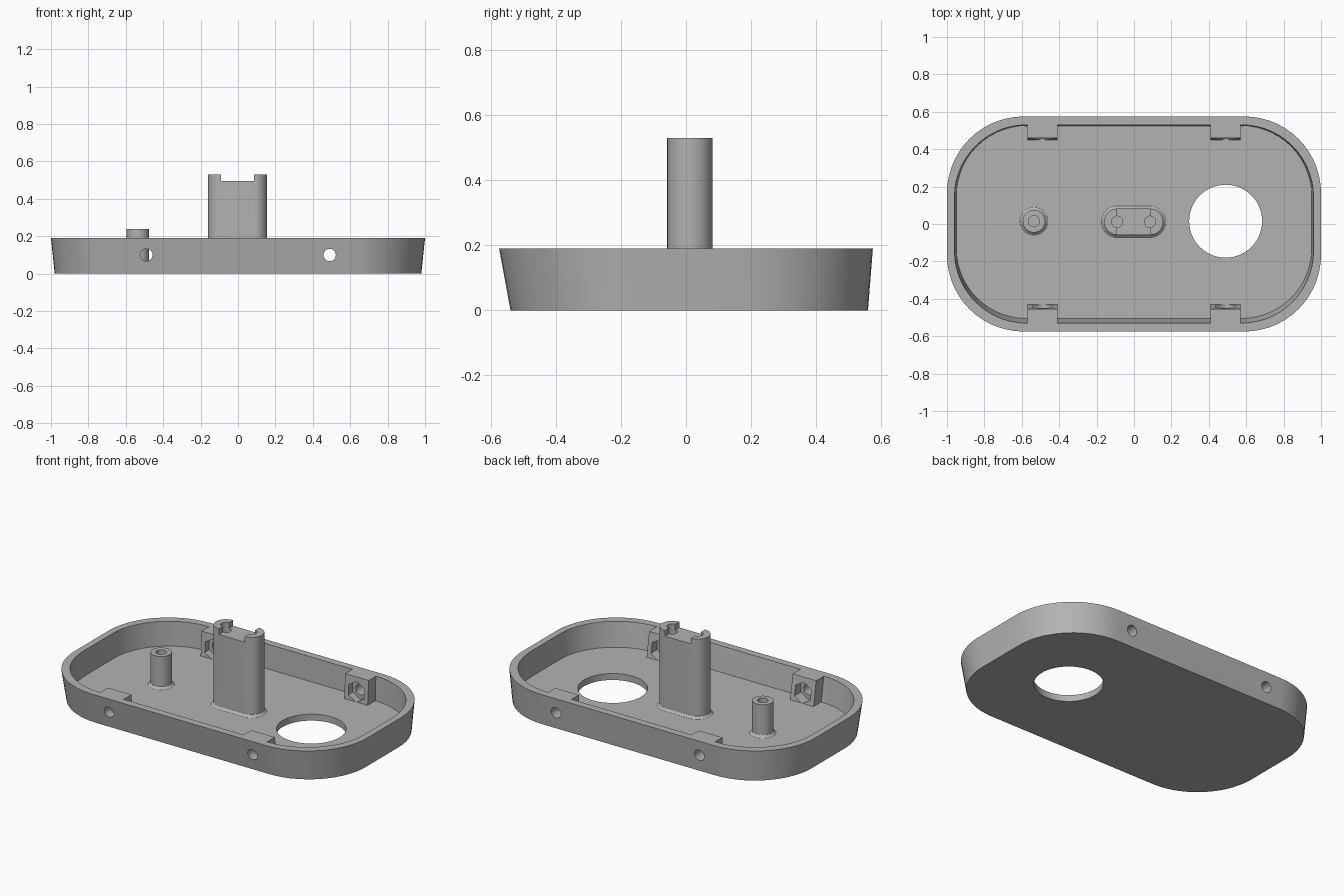
import bpy, bmesh
from math import sin, cos, pi, radians
from mathutils import Matrix, Vector

if "Cube" in bpy.data.objects:
    bpy.data.objects.remove(bpy.data.objects["Cube"])

FLOOR, RIM = 0.04, 0.19
GREY = (0.45, 0.45, 0.45, 1)
grey = bpy.data.materials.new("plain_grey")
grey.use_nodes = True
grey.diffuse_color = GREY
grey.node_tree.nodes["Principled BSDF"].inputs["Base Color"].default_value = GREY


def ring(cx, cy, z, hx, hy, r, steps=14):
    """Rounded rectangle; a circle or stadium when r equals the half size."""
    pts = []
    for q, (sx, sy) in enumerate([(1, 1), (-1, 1), (-1, -1), (1, -1)]):
        for i in range(steps + 1):
            a = (q + i / steps) * pi / 2
            pts.append(Vector((cx + sx * (hx - r) + r * cos(a),
                               cy + sy * (hy - r) + r * sin(a), z)))
    return pts


def loft(name, rings):
    """Closed solid through a list of equal-length rings."""
    bm = bmesh.new()
    loops = [[bm.verts.new(p) for p in pts] for pts in rings]
    n = len(loops[0])
    for a, b in zip(loops, loops[1:]):
        for i in range(n):
            j = (i + 1) % n
            bm.faces.new((a[i], a[j], b[j], b[i]))
    bm.faces.new(loops[0][::-1])
    bm.faces.new(loops[-1])
    bmesh.ops.remove_doubles(bm, verts=bm.verts, dist=0.0001)
    bmesh.ops.recalc_face_normals(bm, faces=bm.faces)
    mesh = bpy.data.meshes.new(name)
    bm.to_mesh(mesh)
    bm.free()
    mesh.materials.append(grey)
    obj = bpy.data.objects.new(name, mesh)
    bpy.context.collection.objects.link(obj)
    return obj


def box(name, x0, x1, y0, y1, z0, z1):
    return loft(name, [[Vector(p) for p in
                        ((x0, y0, z), (x1, y0, z), (x1, y1, z), (x0, y1, z))]
                       for z in (z0, z1)])


def cylinder(name, x, y, r, z0, z1):
    return loft(name, [ring(x, y, z, r, r, r, 8) for z in (z0, z1)])


def bore(name, x, z, r, y0, y1, sides, turn=0):
    """Prism lying along y."""
    angles = [turn + 2 * pi * i / sides for i in range(sides)]
    return loft(name, [[Vector((x + r * cos(a), y, z + r * sin(a))) for a in angles]
                       for y in (y0, y1)])


def activate(obj):
    bpy.ops.object.select_all(action='DESELECT')
    obj.select_set(True)
    bpy.context.view_layer.objects.active = obj


def cut(obj, cutters):
    activate(obj)
    for c in cutters:
        c.hide_render = True
        mod = obj.modifiers.new("cut", 'BOOLEAN')
        mod.operation, mod.solver, mod.object = 'DIFFERENCE', 'EXACT', c
        bpy.ops.object.modifier_apply(modifier=mod.name)


def smooth(obj):
    activate(obj)
    bpy.ops.object.shade_smooth_by_angle(angle=radians(30))


# Tray: outer skin, rim, inner skin and floor in one solid
tray = loft("tray", [
    ring(0, 0.01, 0, 0.98, 0.55, 0.39),
    ring(0, 0, RIM, 1.0, 0.575, 0.41),
    ring(0, 0, RIM, 0.96, 0.53, 0.385),
    ring(0, 0.01, FLOOR, 0.95, 0.515, 0.375)])
window = loft("window_cutter", [ring(0.49, 0.015, z, 0.195, 0.195, 0.195)
                                for z in (-0.1, 0.1)])
screw_bores = [bore("screw_cutter", sx * 0.49, 0.1, 0.033, y0, y0 + 0.4, 24)
               for sx in (-1, 1) for y0 in (-0.7, 0.3)]
cut(tray, [window] + screw_bores)
smooth(tray)
cutters = [window] + screw_bores

# Nut blocks: (inner face at floor, inner face at rim, wall at rim, wall at floor)
for side, ys in (("front", (-0.43, -0.455, -0.53, -0.505)),
                 ("back", (0.45, 0.46, 0.53, 0.525))):
    for hand, sx in (("right", -1), ("left", 1)):
        x = sx * 0.49
        block = loft(f"{side}_{hand}_nut_block", [
            [Vector((px, y, z)) for y, z in zip(ys, (FLOOR, RIM, RIM, FLOOR))]
            for px in (x - 0.08, x + 0.08)])
        s = 1 if side == "back" else -1
        nut = bore("nut_cutter", x, 0.1, 0.062, s * 0.4, s * 0.495, 6, pi / 6)
        hole = bore("hole_cutter", x, 0.1, 0.033, s * 0.4, s * 0.6, 24)
        cut(block, [nut, hole])
        smooth(block)
        cutters += [nut, hole]

# Small screw post with a flared foot
post = loft("small_post", [ring(-0.535, 0.015, z, r, r, r, 10) for z, r in
                           ((FLOOR, 0.075), (0.046, 0.066), (0.055, 0.06), (0.24, 0.06))])
pilot = cylinder("pilot_cutter", -0.535, 0.015, 0.03, FLOOR, 0.3)
cut(post, [pilot])
smooth(post)
cutters.append(pilot)

# Tall post with a flared foot, a slot across its top and two screw holes
tower = loft("tall_post", [ring(-0.002, 0.012, z, 0.088 + r, r, r, 10) for z, r in
                           ((FLOOR, 0.085), (0.046, 0.076), (0.055, 0.07), (0.53, 0.07))])
slot = box("slot_cutter", -0.09, 0.086, -0.2, 0.2, 0.495, 0.6)
pins = [cylinder("pin_cutter", x, 0.012, 0.03, 0.2, 0.6) for x in (-0.09, 0.086)]
cut(tower, [slot] + pins)
smooth(tower)
cutters += [slot] + pins

# Remove the helpers
for c in cutters:
    bpy.data.objects.remove(c)
